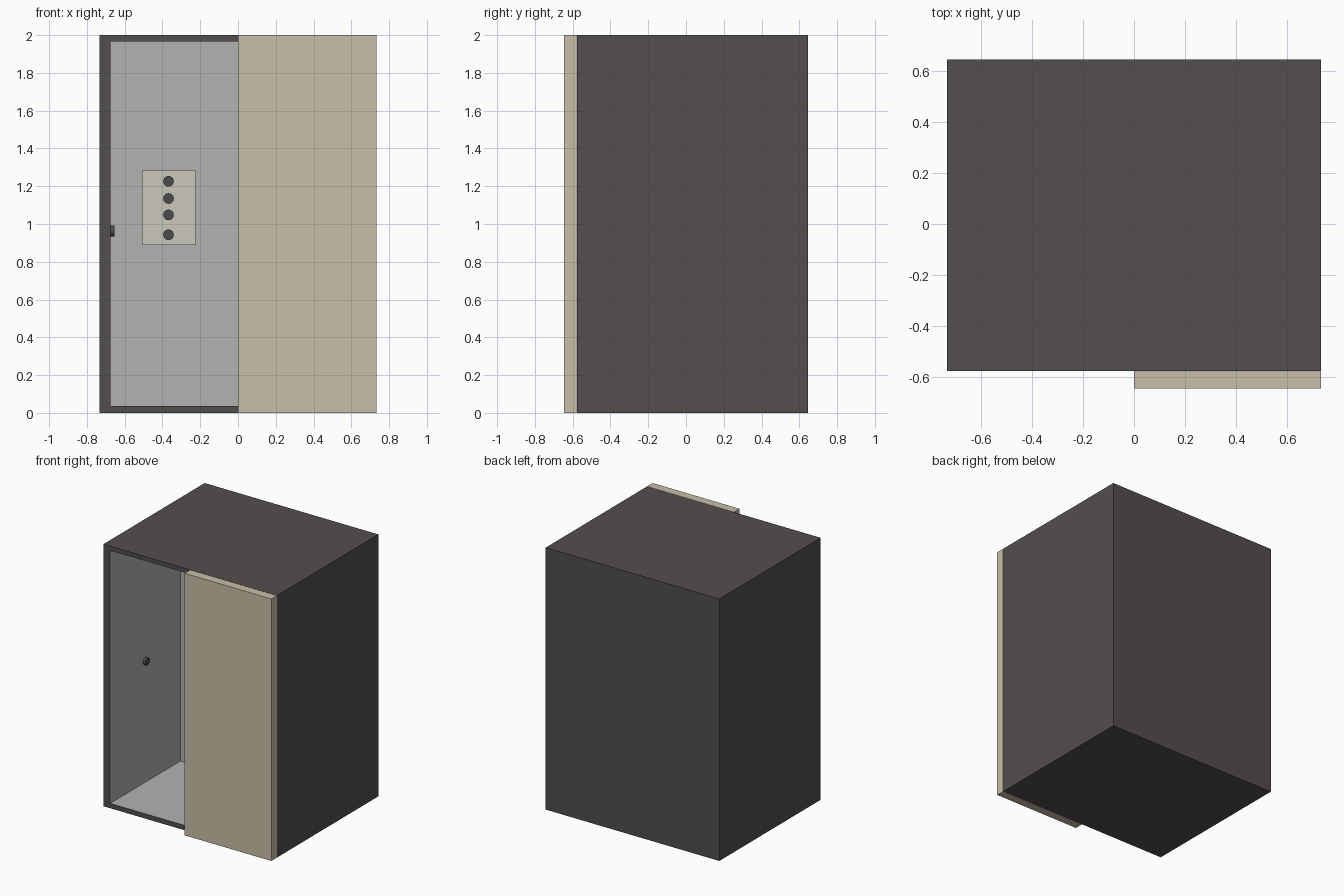
import bpy, bmesh, math
from mathutils import Matrix

if "Cube" in bpy.data.objects:
    bpy.data.objects.remove(bpy.data.objects["Cube"])


def material(name, rgb):
    m = bpy.data.materials.new(name)
    m.diffuse_color = (*rgb, 1)
    m.use_nodes = True
    m.node_tree.nodes["Principled BSDF"].inputs["Base Color"].default_value = m.diffuse_color
    return m


DARK = material("dark_metal", (0.085, 0.077, 0.074))
LIGHT = material("light_lining", (0.45, 0.45, 0.45))
BEIGE = material("beige_door", (0.58, 0.52, 0.39))
CREAM = material("cream_panel", (0.60, 0.58, 0.50))
BLACK = material("dark_button", (0.07, 0.07, 0.07))


def finish(name, bm, *mats):
    bmesh.ops.recalc_face_normals(bm, faces=bm.faces)
    me = bpy.data.meshes.new(name)
    bm.to_mesh(me)
    bm.free()
    for m in mats:
        me.materials.append(m)
    ob = bpy.data.objects.new(name, me)
    bpy.context.collection.objects.link(ob)
    return ob


def box_bm(lo, hi):
    bm = bmesh.new()
    size = [b - a for a, b in zip(lo, hi)]
    mid = [(a + b) / 2 for a, b in zip(lo, hi)]
    bmesh.ops.create_cube(bm, size=1, matrix=Matrix.Translation(mid) @ Matrix.Diagonal((*size, 1)))
    return bm


def button(name, loc, rot, depth, radius=0.028):
    bm = bmesh.new()
    bmesh.ops.create_cone(bm, cap_ends=True, segments=32, radius1=radius, radius2=radius,
                          depth=depth, matrix=Matrix.Translation(loc) @ rot)
    ob = finish(name, bm, BLACK)
    bpy.context.view_layer.objects.active = ob
    ob.select_set(True)
    bpy.ops.object.shade_smooth_by_angle(angle=math.radians(40))
    ob.select_set(False)


# Cabin: solid box with a light-lined recess opening at the front
FRONT, BACK, INNER = -0.577, 0.645, 0.27
bm = box_bm((-0.733, FRONT, 0), (0.733, BACK, 2))
face = min(bm.faces, key=lambda f: f.calc_center_median().y)
bmesh.ops.inset_region(bm, faces=[face], thickness=0.04)
for v in face.verts:
    v.co.x = math.copysign(0.675, v.co.x)
    v.co.z = 0.037 if v.co.z < 1 else 1.967
new = bmesh.ops.extrude_discrete_faces(bm, faces=[face])["faces"][0]
for v in new.verts:
    v.co.y = INNER
new.material_index = 1
for e in new.edges:
    for f in e.link_faces:
        f.material_index = 1
finish("cabin", bm, DARK, LIGHT)

# Sliding door covering the right half
finish("door", box_bm((0, -0.645, 0), (0.733, -0.579, 2)), BEIGE)

# Control panel on the back wall
finish("control_panel", box_bm((-0.508, INNER - 0.02, 0.888), (-0.225, INNER, 1.282)), CREAM)
to_front = Matrix.Rotation(math.pi / 2, 4, 'X')
for i, z in enumerate((0.943, 1.048, 1.135, 1.226)):
    button(f"floor_button_{i + 1}", (-0.368, INNER - 0.03, z), to_front, 0.03)

# Button on the left wall
button("side_button", (-0.667, -0.155, 0.963), Matrix.Rotation(math.pi / 2, 4, 'Y'), 0.024)
